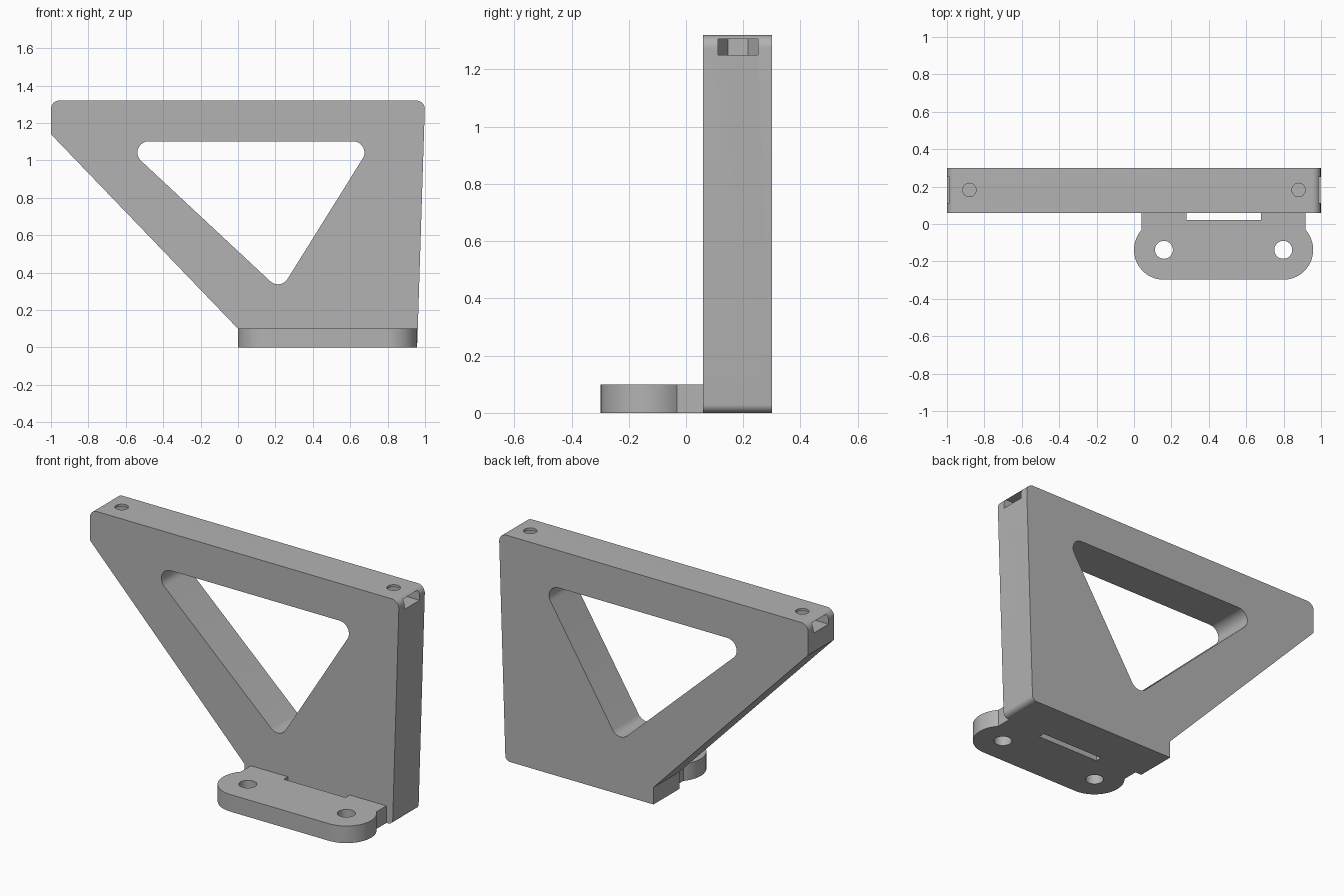
import bpy, bmesh, math
from mathutils import Vector

if "Cube" in bpy.data.objects:
    bpy.data.objects.remove(bpy.data.objects["Cube"])

grey = bpy.data.materials.new("neutral_grey")
grey.use_nodes = True
grey.diffuse_color = (0.45, 0.45, 0.45, 1)
grey.node_tree.nodes["Principled BSDF"].inputs["Base Color"].default_value = grey.diffuse_color


def arc(cx, cy, r, start, end, steps=12):
    angles = [math.radians(start + (end - start) * i / steps) for i in range(steps + 1)]
    return [Vector((cx + r * math.cos(a), cy + r * math.sin(a))) for a in angles]


def rounded(corners, steps=10):
    """Polygon from (x, y, radius) corners with filleted points."""
    pts = [Vector(c[:2]) for c in corners]
    out = []
    for i, p in enumerate(pts):
        r = corners[i][2]
        if not r:
            out.append(p)
            continue
        a = (pts[i - 1] - p).normalized()
        b = (pts[(i + 1) % len(pts)] - p).normalized()
        half = a.angle(b) / 2
        centre = p + (a + b).normalized() * r / math.sin(half)
        u = p + a * r / math.tan(half) - centre
        v = p + b * r / math.tan(half) - centre
        total = u.angle(v)
        for k in range(steps + 1):
            t = k / steps
            out.append(centre + (u * math.sin((1 - t) * total) + v * math.sin(t * total)) / math.sin(total))
    return out


def prism(name, outline, low, high, upright=False):
    """Extrude an outline along z, or along y when upright."""
    bm = bmesh.new()
    place = (lambda p, d: (p.x, d, p.y)) if upright else (lambda p, d: (p.x, p.y, d))
    face = bm.faces.new([bm.verts.new(place(p, low)) for p in outline])
    top = bmesh.ops.extrude_face_region(bm, geom=[face])["geom"]
    shift = (0, high - low, 0) if upright else (0, 0, high - low)
    bmesh.ops.translate(bm, vec=shift, verts=[v for v in top if isinstance(v, bmesh.types.BMVert)])
    bmesh.ops.recalc_face_normals(bm, faces=bm.faces)
    mesh = bpy.data.meshes.new(name)
    bm.to_mesh(mesh)
    bm.free()
    mesh.materials.append(grey)
    obj = bpy.data.objects.new(name, mesh)
    bpy.context.collection.objects.link(obj)
    return obj


def select(obj):
    bpy.ops.object.select_all(action="DESELECT")
    obj.select_set(True)
    bpy.context.view_layer.objects.active = obj


def cut(target, cutter):
    mod = target.modifiers.new("cut", "BOOLEAN")
    mod.operation = "DIFFERENCE"
    mod.solver = "EXACT"
    mod.object = cutter
    select(target)
    bpy.ops.object.modifier_apply(modifier=mod.name)
    bpy.data.objects.remove(cutter)


# Upright bracket plate with its triangular window
FRONT, BACK, TOP, FOOT_TOP = 0.06, 0.30, 1.32, 0.10
plate = prism("bracket_plate", rounded([
    (0, 0, 0), (0.958, 0, 0.03), (1, TOP, 0.045), (-1, TOP, 0.045),
    (-1, 1.14, 0), (0, FOOT_TOP, 0)]), FRONT, BACK, True)
cut(plate, prism("window_cutter", rounded([
    (-0.63, 1.102, 0.06), (0.724, 1.102, 0.06), (0.226, 0.304, 0.06)]),
    FRONT - 0.1, BACK + 0.1, True))

# Nut pockets open at both ends, each with a bolt hole from the top
BOLT_X, BOLT_Y, NUT_R = 0.88, 0.182, 0.07
for side in (-1, 1):
    pocket = [Vector((side * (BOLT_X + dx), BOLT_Y + dy)) for dx, dy in (
        (0.3, -NUT_R), (0, -NUT_R), (-NUT_R * 0.866, -NUT_R / 2),
        (-NUT_R * 0.866, NUT_R / 2), (0, NUT_R), (0.3, NUT_R))]
    cut(plate, prism("pocket_cutter", pocket, 1.25, 1.306))
    hole = arc(side * BOLT_X, BOLT_Y, 0.036, 0, 360, 32)[:-1]
    cut(plate, prism("bolt_cutter", hole, 1.28, TOP + 0.1))

# Mounting foot: rounded lobes, narrower neck, notch against the plate
LOBE_Y, LOBE_R, LOBES = -0.138, 0.16, (0.16, 0.798)
outline = arc(LOBES[0], LOBE_Y, LOBE_R, 138.5, 270, 20)
outline += arc(LOBES[1], LOBE_Y, LOBE_R, -90, 41.5, 20)
outline += [Vector(p) for p in (
    (0.918, FRONT), (0.68, FRONT), (0.68, 0.022), (0.28, 0.022), (0.28, FRONT), (0.04, FRONT))]
foot = prism("mounting_foot", outline, 0, FOOT_TOP)
for x in LOBES:
    cut(foot, prism("screw_cutter", arc(x, LOBE_Y, 0.048, 0, 360, 32)[:-1], -0.1, 0.2))

for obj in (plate, foot):
    select(obj)
    bpy.ops.object.shade_smooth_by_angle(angle=math.radians(30))
